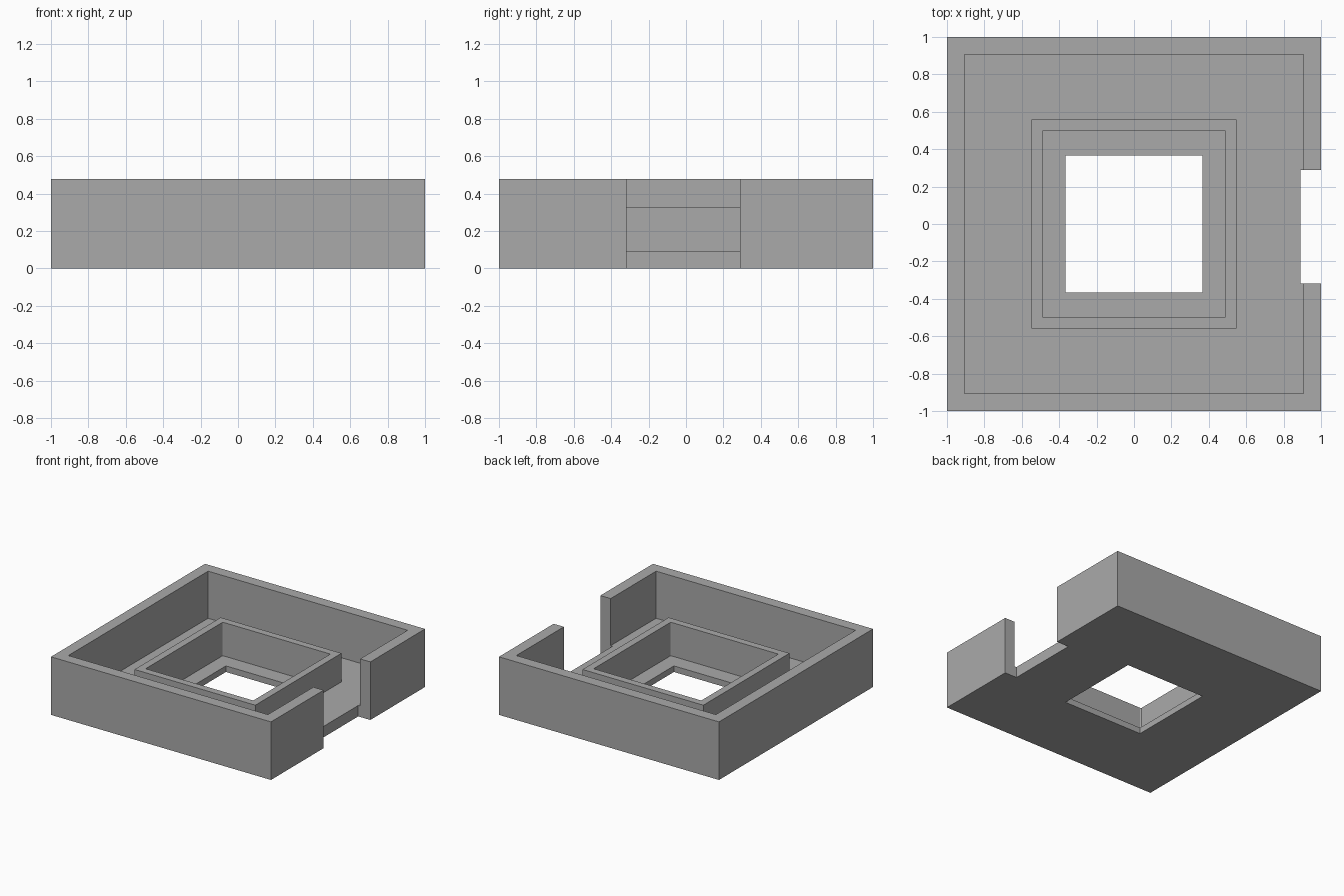
import bpy
import bmesh
from mathutils import Vector

old = bpy.data.objects.get("Cube")
if old:
    bpy.data.objects.remove(old, do_unlink=True)

GREY = (0.4, 0.4, 0.4, 1.0)
grey = bpy.data.materials.new("plain_grey")
grey.use_nodes = True
grey.diffuse_color = GREY
grey.node_tree.nodes["Principled BSDF"].inputs["Base Color"].default_value = GREY


def box(name, low, high, round_corners=0.0):
    """Box between two opposite corners, optionally with rounded upright edges."""
    low, high = Vector(low), Vector(high)
    bm = bmesh.new()
    bmesh.ops.create_cube(bm, size=1)
    for v in bm.verts:
        v.co = (low + high) / 2 + v.co * (high - low)
    if round_corners:
        upright = [e for e in bm.edges
                   if abs(e.verts[0].co.z - e.verts[1].co.z) > 0.01]
        bmesh.ops.bevel(bm, geom=upright, offset=round_corners, segments=3,
                        profile=0.5, affect='EDGES')
    mesh = bpy.data.meshes.new(name)
    bm.to_mesh(mesh)
    bm.free()
    mesh.materials.append(grey)
    obj = bpy.data.objects.new(name, mesh)
    bpy.context.collection.objects.link(obj)
    return obj


def combine(body, tool, operation):
    """Apply a boolean and drop the tool object."""
    tool.hide_render = True
    mod = body.modifiers.new(tool.name, 'BOOLEAN')
    mod.operation, mod.solver, mod.object = operation, 'EXACT', tool
    with bpy.context.temp_override(object=body, active_object=body):
        bpy.ops.object.modifier_apply(modifier=mod.name)
    bpy.data.objects.remove(tool, do_unlink=True)


WALL_TOP, CURB_TOP = 0.477, 0.325
FLOOR, WELL_FLOOR = 0.09, 0.05
CLEAR = 0.7  # cutters reach well above the walls

# Outer block, hollowed to leave walls and floor
body = box("walled_enclosure", (-1, -1, 0), (1, 1, WALL_TOP))
combine(body, box("room", (-0.907, -0.907, FLOOR), (0.907, 0.907, CLEAR)), 'DIFFERENCE')

# Doorway through the wall on the +x side, nicking the floor edge
combine(body, box("doorway", (0.89, -0.317, -0.1), (1.1, 0.29, CLEAR)), 'DIFFERENCE')

# Raised curb in the middle with a sunken well inside
combine(body, box("curb", (-0.549, -0.559, 0.02), (0.549, 0.559, CURB_TOP)), 'UNION')
combine(body, box("well", (-0.489, -0.5, WELL_FLOOR), (0.489, 0.5, CLEAR), 0.008), 'DIFFERENCE')

# Square opening through the well floor
combine(body, box("opening", (-0.366, -0.366, -0.1), (0.366, 0.366, CLEAR)), 'DIFFERENCE')
